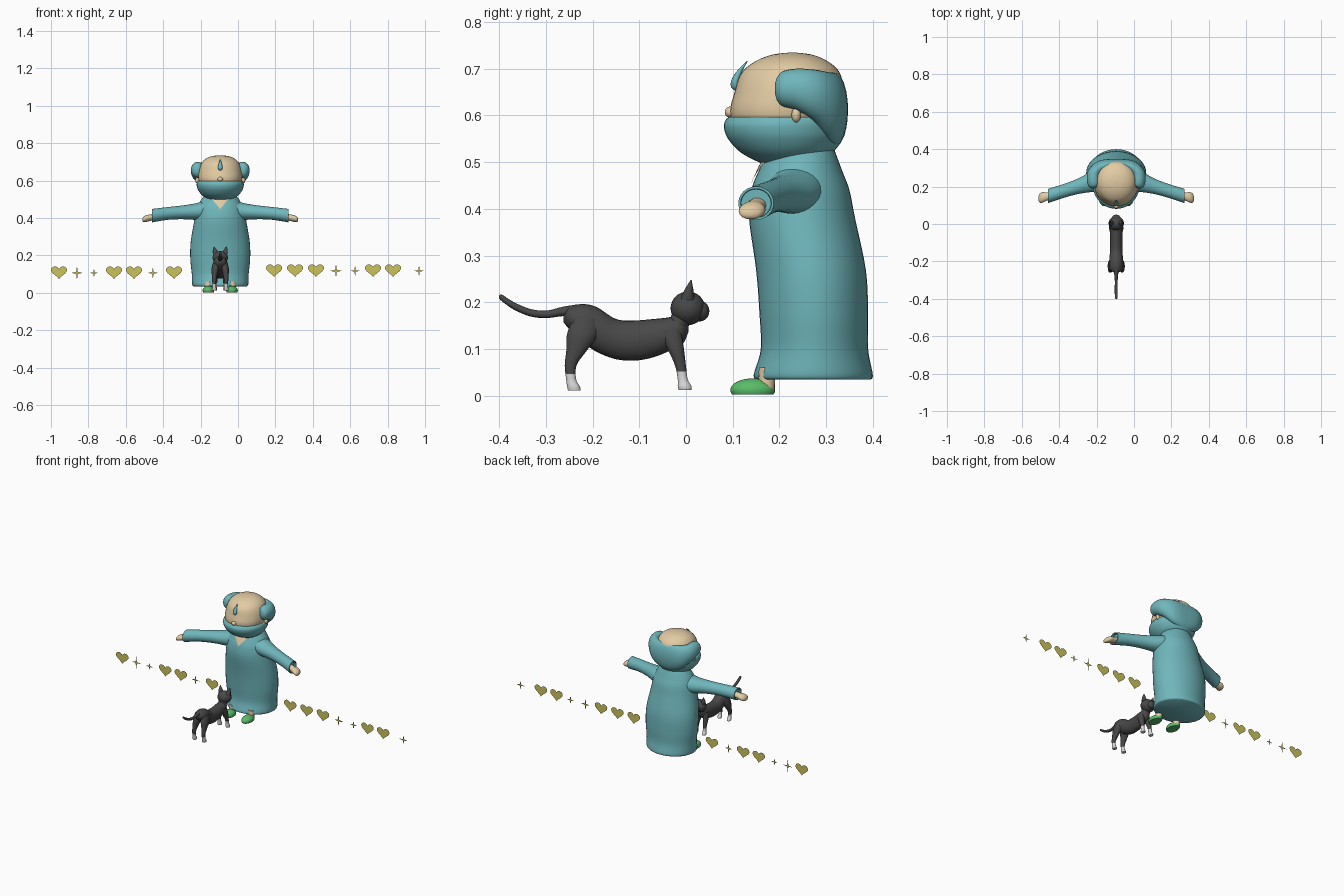
import bpy, bmesh, math
from mathutils import Vector, Matrix

cube = bpy.data.objects.get("Cube")
if cube:
    bpy.data.objects.remove(cube, do_unlink=True)

CENTRE = -0.095          # shared x position of the figure and the cat


def material(name, rgb):
    m = bpy.data.materials.new(name)
    m.use_nodes = True
    m.diffuse_color = (*rgb, 1)
    m.node_tree.nodes["Principled BSDF"].inputs["Base Color"].default_value = (*rgb, 1)
    return m


TEAL = material("teal", (.16, .47, .50))
SKIN = material("skin", (.76, .60, .37))
BLACK = material("charcoal", (.065, .065, .065))
WHITE = material("white", (.70, .70, .70))
GREEN = material("green", (.10, .50, .14))
GOLD = material("gold", (.60, .55, .11))


def finish(name, bm, mats, rule=None, shift=CENTRE):
    """Turn a bmesh into a smooth-shaded object; rule picks second material."""
    bmesh.ops.translate(bm, verts=bm.verts, vec=(shift, 0, 0))
    bmesh.ops.recalc_face_normals(bm, faces=bm.faces)
    for f in bm.faces:
        f.smooth = True
        if rule:
            f.material_index = int(rule(f.calc_center_median()))
    me = bpy.data.meshes.new(name)
    bm.to_mesh(me)
    bm.free()
    for m in mats:
        me.materials.append(m)
    me.set_sharp_from_angle(angle=math.radians(50))
    ob = bpy.data.objects.new(name, me)
    bpy.context.collection.objects.link(ob)
    return ob


def spline(rows, steps):
    """Catmull-Rom interpolation through rows of numbers."""
    rows = [Vector(r) for r in rows]
    out = []
    for i in range(len(rows) - 1):
        a, b, c, d = (rows[max(i - 1, 0)], rows[i], rows[i + 1],
                      rows[min(i + 2, len(rows) - 1)])
        for s in range(steps):
            t = s / steps
            out.append(b + (c - a) * (t / 2)
                       + (2 * a - 5 * b + 4 * c - d) * (t * t / 2)
                       + (3 * b - a - 3 * c + d) * (t ** 3 / 2))
    return out + [rows[-1]]


def loft(name, rows, mats, axes=None, sides=24, steps=5, rule=None, hollow=0):
    """Elliptical rings; each row is x, y, z and the two half-widths."""
    basis = dict(X=Vector((1, 0, 0)), Y=Vector((0, 1, 0)), Z=Vector((0, 0, 1)))
    pts = spline(rows, steps)
    bm = bmesh.new()
    rings = []
    for i, p in enumerate(pts):
        c = Vector(p[:3])
        if axes:
            u, v = basis[axes[0]], basis[axes[1]]
        else:
            tangent = Vector(pts[min(i + 1, len(pts) - 1)][:3]) - Vector(pts[max(i - 1, 0)][:3])
            u, v = tangent.cross(basis["Z"]).normalized(), basis["Z"]
        angles = [math.tau * k / sides for k in range(sides)]
        rings.append([bm.verts.new(c + u * (max(p[3], .001) * math.cos(g))
                                   + v * (max(p[4], .001) * math.sin(g))) for g in angles])
    for a, b in zip(rings, rings[1:]):
        for k in range(sides):
            n = (k + 1) % sides
            bm.faces.new((a[k], a[n], b[n], b[k]))
    bm.faces.new(rings[0])
    cap = bm.faces.new(rings[-1])
    bm.normal_update()
    if hollow:
        bmesh.ops.recalc_face_normals(bm, faces=bm.faces)
        bmesh.ops.inset_region(bm, faces=[cap], thickness=.005)
        bmesh.ops.inset_region(bm, faces=[cap], thickness=.001, depth=-hollow)
    return finish(name, bm, mats, rule)


def ball(name, centre, radii, mat, floor=None):
    bm = bmesh.new()
    place = Matrix.Translation(centre) @ Matrix.Diagonal((*radii, 1))
    bmesh.ops.create_uvsphere(bm, u_segments=24, v_segments=16, radius=1, matrix=place)
    if floor is not None:
        for v in bm.verts:
            v.co.z = max(v.co.z, floor)
    return finish(name, bm, [mat])


def upright(name, rows, mat):
    """Loft along z from rows of z, front y, back y, half-width."""
    return loft(name, [(0, (f + b) / 2, z, w, (b - f) / 2) for z, f, b, w in rows],
                [mat], "XY", sides=40)


# Robe, head and beard
robe = upright("robe", [
    (.034, .152, .395, .142), (.045, .145, .40, .15), (.10, .16, .39, .152),
    (.18, .157, .39, .16), (.27, .15, .385, .158), (.38, .135, .362, .14),
    (.44, .14, .35, .128), (.48, .155, .335, .112), (.52, .175, .32, .085),
    (.54, .19, .312, .055), (.545, .22, .29, .03)], TEAL)
upright("head", [
    (.54, .12, .30, .09), (.60, .095, .325, .115), (.65, .104, .335, .115),
    (.69, .118, .33, .102), (.715, .147, .305, .08), (.73, .185, .27, .045),
    (.735, .226, .23, .001)], SKIN)
upright("beard", [
    (.488, .195, .22, .015), (.496, .165, .26, .055), (.52, .118, .312, .096),
    (.55, .09, .336, .119), (.575, .081, .343, .126), (.59, .085, .344, .124),
    (.597, .092, .342, .119)], TEAL)

# Horseshoe of hair around the back of the head
half = [(.112, .193, .657, .008, .015), (.116, .205, .657, .03, .036),
        (.121, .235, .656, .036, .044), (.115, .275, .643, .036, .055),
        (.075, .308, .62, .034, .072)]
back = (0, .318, .612, .029, .08)
loft("hair_horseshoe", half + [back] + [(-r[0], *r[1:]) for r in reversed(half)],
     [TEAL])

# Forehead tuft and nose
loft("forehead_tuft", [(0, .108, .652, .001, .001), (0, .105, .66, .01, .008),
                       (0, .106, .675, .012, .009), (0, .115, .695, .007, .006),
                       (0, .131, .716, .001, .001)], [TEAL], "XY", sides=12)
ball("nose", (0, .095, .607), (.014, .012, .012), SKIN)

# Skin showing at the open collar, wrapped onto the robe
bm = bmesh.new()
corners = [bm.verts.new(c) for c in ((-.052, .14, .51), (.052, .14, .51), (0, .13, .447))]
bm.faces.new(corners)
bmesh.ops.subdivide_edges(bm, edges=bm.edges, cuts=11, use_grid_fill=True)
collar = finish("collar_skin", bm, [SKIN])
wrap = collar.modifiers.new("wrap", "SHRINKWRAP")
wrap.target = robe
wrap.wrap_method = "PROJECT"
wrap.use_project_y = True
wrap.use_positive_direction = True
wrap.use_negative_direction = True
wrap.offset = .004
wrap.wrap_mode = "ABOVE_SURFACE"

# Paired parts of the figure and the cat
for s, side in ((1, "left"), (-1, "right")):
    loft(side + "_sleeve", [
        (s * .04, .24, .45, .065, .06), (s * .12, .23, .435, .058, .046),
        (s * .20, .203, .43, .042, .037), (s * .28, .177, .424, .037, .034),
        (s * .365, .15, .412, .038, .036)], [TEAL], "YZ", hollow=.015)
    loft(side + "_hand", [
        (s * .34, .155, .41, .018, .016), (s * .37, .147, .402, .022, .017),
        (s * .395, .142, .397, .028, .018), (s * .41, .138, .392, .023, .014),
        (s * .416, .137, .39, .008, .006)], [SKIN], "YZ", sides=16)
    ball(side + "_ear", (s * .122, .236, .601), (.012, .01, .016), SKIN)
    ball(side + "_shoe", (s * .063, .143, .012), (.031, .048, .025), GREEN, floor=.002)
    loft(side + "_ankle", [(s * .063, .172, .008, .02, .018),
                           (s * .063, .174, .06, .02, .018)], [SKIN], "XY", sides=16)

    # Cat legs with white socks, and ears
    loft("cat_" + side + "_front_leg", [
        (s * .018, -.035, .14, .016, .025), (s * .024, -.022, .10, .015, .018),
        (s * .026, -.012, .065, .011, .012), (s * .027, -.007, .035, .01, .011),
        (s * .028, -.003, .02, .012, .015), (s * .028, -.002, .012, .011, .014)],
        [BLACK, WHITE], "XY", 14, rule=lambda c: c.z < .053)
    loft("cat_" + side + "_hind_leg", [
        (s * .02, -.215, .165, .018, .028), (s * .026, -.222, .13, .02, .034),
        (s * .03, -.235, .095, .015, .022), (s * .032, -.247, .065, .011, .013),
        (s * .032, -.246, .035, .01, .011), (s * .032, -.241, .02, .012, .014),
        (s * .032, -.239, .011, .011, .014)],
        [BLACK, WHITE], "XY", 14, rule=lambda c: c.z < .045)
    loft("cat_" + side + "_ear", [
        (s * .022, .003, .205, .017, .016), (s * .028, .006, .225, .012, .01),
        (s * .033, .011, .248, .001, .001)], [BLACK], "XY", 12)

# Cat body, head and tail
loft("cat_body", [
    (0, -.262, .165, .006, .008), (0, -.25, .166, .027, .024),
    (0, -.22, .155, .037, .041), (0, -.19, .141, .036, .048),
    (0, -.15, .121, .034, .043), (0, -.11, .118, .033, .043),
    (0, -.07, .123, .033, .041), (0, -.035, .132, .032, .036),
    (0, -.008, .142, .024, .033), (0, .005, .15, .008, .014)], [BLACK], "XZ")
loft("cat_neck", [(0, -.03, .13, .026, .025), (0, -.015, .155, .026, .024),
                  (0, .0, .185, .027, .026)], [BLACK], "XY")
ball("cat_head", (0, .004, .187), (.041, .037, .036), BLACK)
ball("cat_muzzle", (0, .03, .181), (.023, .02, .022), BLACK)
loft("cat_tail", [
    (0, -.235, .182, .013, .013), (0, -.265, .18, .011, .01),
    (0, -.30, .174, .008, .008), (0, -.335, .178, .008, .008),
    (0, -.37, .193, .008, .008), (0, -.394, .209, .007, .007),
    (0, -.4, .211, .003, .003)], [BLACK], "XZ", 12)


# Row of flat hearts and four-pointed sparkles
def flat_shape(name, outline, x):
    bm = bmesh.new()
    z = .106 if x < 0 else .117
    bm.faces.new([bm.verts.new((x + px, .235, z + pz)) for px, pz in outline])
    finish(name, bm, [GOLD], shift=0)


def heart(t):
    return (.043 * math.sin(t) ** 3,
            .0024 * (13 * math.cos(t) - 5 * math.cos(2 * t) - 2 * math.cos(3 * t)
                     - math.cos(4 * t) + 2.5))


heart_outline = [heart(math.tau * i / 32) for i in range(32)]
for x in (-.957, -.663, -.556, -.342, .193, .305, .417, .722, .829):
    flat_shape("heart", heart_outline, x)
for x, r in ((-.861, .037), (-.77, .027), (-.455, .033),
             (.524, .038), (.626, .03), (.968, .032)):
    points = []
    for i in range(8):
        g, reach = math.tau * i / 8, r * (.2 if i % 2 else 1)
        points.append((.85 * reach * math.cos(g), reach * math.sin(g)))
    flat_shape("sparkle", points, x)
